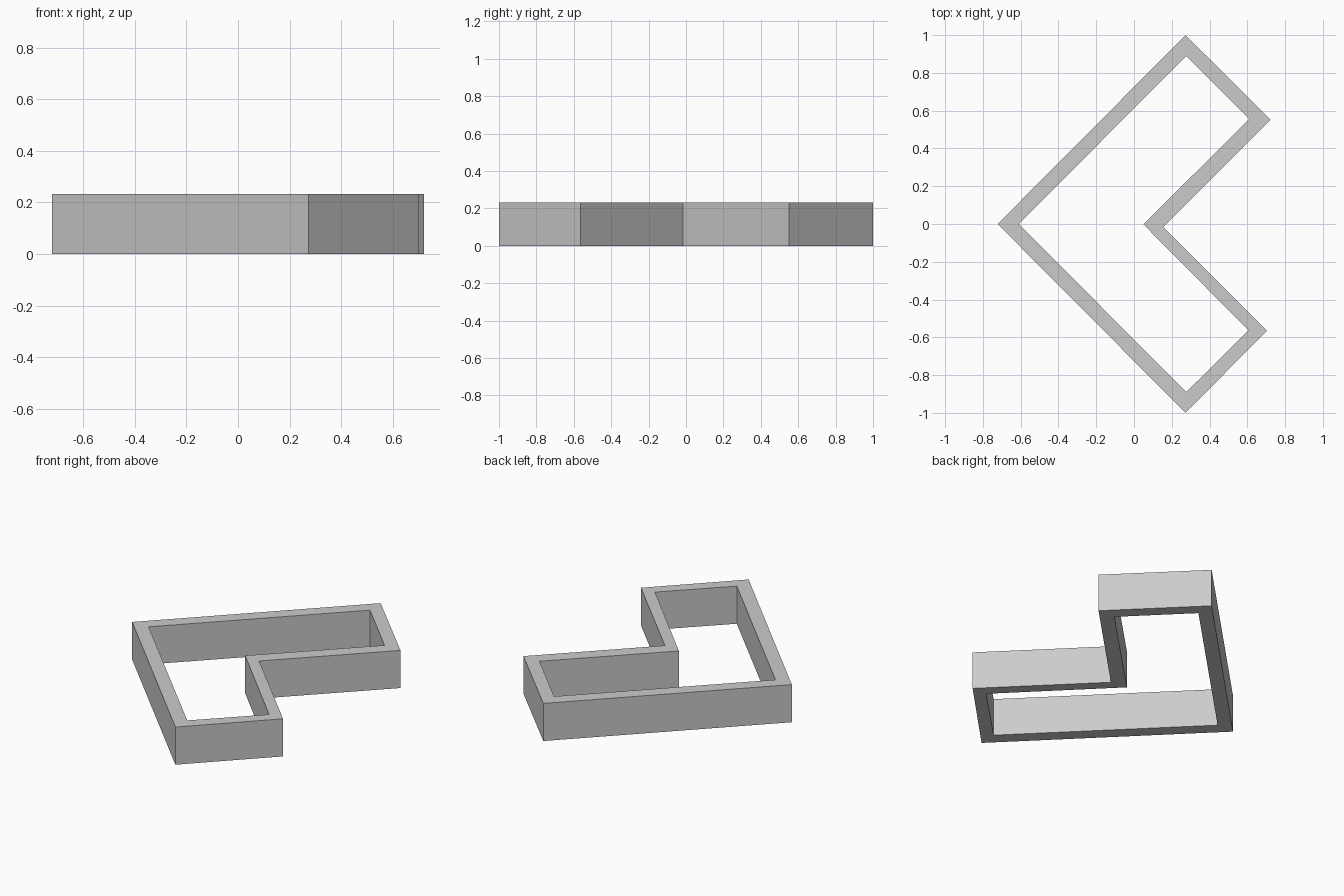
import bpy, bmesh

if "Cube" in bpy.data.objects:
    bpy.data.objects.remove(bpy.data.objects["Cube"])

HEIGHT = 0.232

# Matching corners of the outer and inner outlines, counter-clockwise from the left tip
outer = [(-0.722, 0), (0.273, -1.0), (0.703, -0.565), (0.155, -0.016), (0.722, 0.552), (0.273, 1.0)]
inner = [(-0.61, 0), (0.277, -0.89), (0.606, -0.563), (0.05, -0.002), (0.61, 0.556), (0.277, 0.89)]

bm = bmesh.new()


def ring(points, z):
    return [bm.verts.new((x, y, z)) for x, y in points]


# Bottom and top outlines in profile order, bridged into a closed wall
loops = [ring(outer, 0), ring(outer, HEIGHT), ring(inner, HEIGHT), ring(inner, 0)]
n = len(outer)
for k in range(4):
    a, b = loops[k], loops[(k + 1) % 4]
    for i in range(n):
        j = (i + 1) % n
        bm.faces.new((a[i], a[j], b[j], b[i]))
bmesh.ops.recalc_face_normals(bm, faces=bm.faces)

# L-shaped wall frame
mesh = bpy.data.meshes.new("l_shaped_wall")
bm.to_mesh(mesh)
bm.free()
wall = bpy.data.objects.new("l_shaped_wall", mesh)
bpy.context.collection.objects.link(wall)
